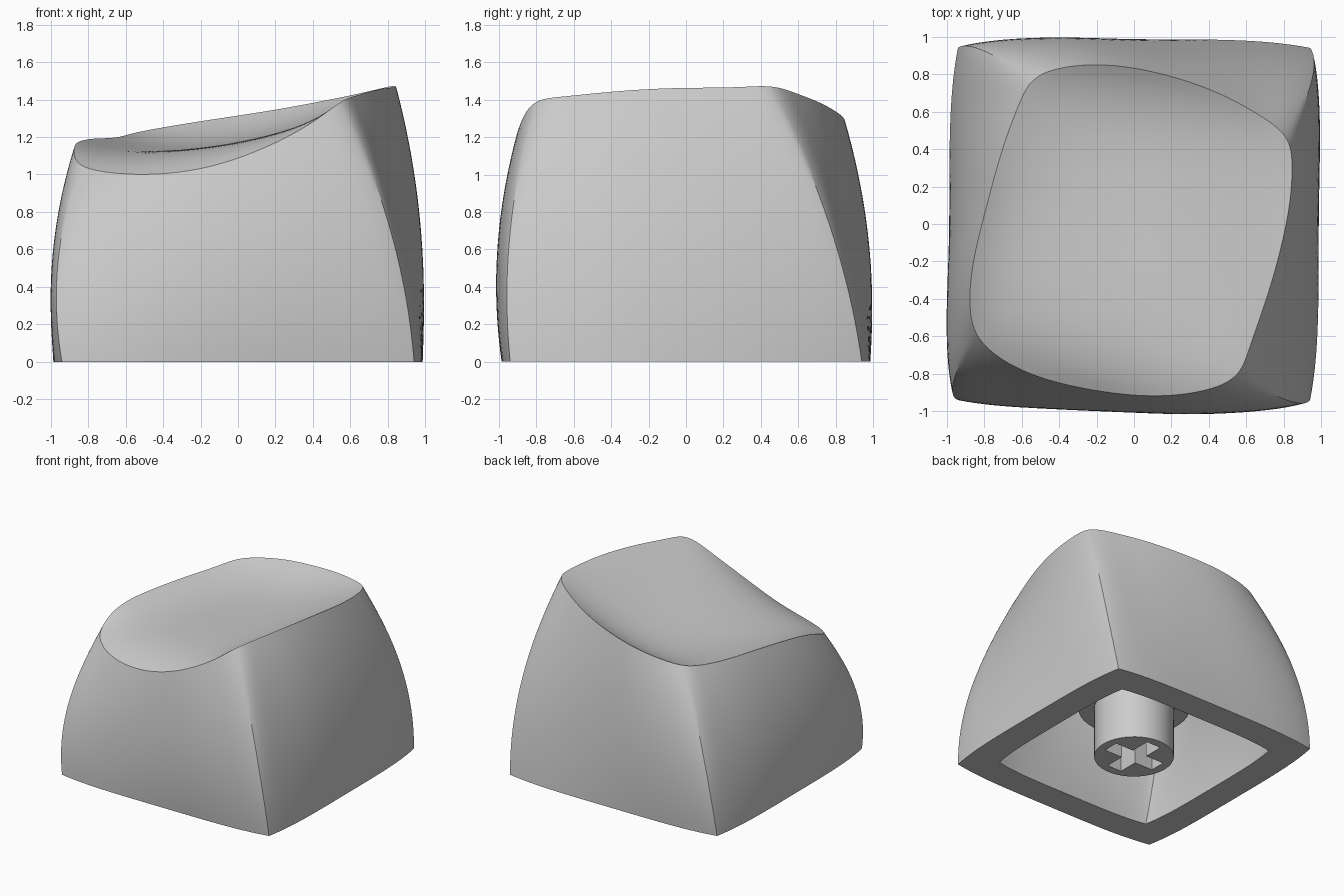
import bpy, bmesh, math
from mathutils import Vector

if "Cube" in bpy.data.objects:
    bpy.data.objects.remove(bpy.data.objects["Cube"])

grey = bpy.data.materials.new("light_grey_plastic")
grey.use_nodes = True
COLOUR = (0.6, 0.6, 0.6, 1)
grey.diffuse_color = COLOUR
grey.node_tree.nodes["Principled BSDF"].inputs["Base Color"].default_value = COLOUR


def finish(bm, name, angle=30):
    bmesh.ops.recalc_face_normals(bm, faces=bm.faces)
    mesh = bpy.data.meshes.new(name)
    bm.to_mesh(mesh)
    bm.free()
    mesh.materials.append(grey)
    ob = bpy.data.objects.new(name, mesh)
    bpy.context.collection.objects.link(ob)
    bpy.ops.object.select_all(action='DESELECT')
    ob.select_set(True)
    bpy.context.view_layer.objects.active = ob
    bpy.ops.object.shade_smooth_by_angle(angle=math.radians(angle))
    return ob


# Twisted rim of the top: four points per side, from the front corner at -x
RIM = [Vector(p) for p in (
    (-.845, -.59, 1.05), (-.7, -.73, 1.01), (-.2, -.892, 1.025), (.35, -.897, 1.245),
    (.56, -.8, 1.395), (.63, -.62, 1.42), (.78, -.15, 1.46), (.845, .26, 1.466),
    (.825, .45, 1.473), (.64, .6, 1.43), (.2, .79, 1.345), (-.32, .847, 1.265),
    (-.54, .775, 1.225), (-.63, .6, 1.2), (-.785, .1, 1.19), (-.878, -.36, 1.145))]
STEPS = 10            # columns between rim points
SIDE = 4 * STEPS      # columns per side
COUNT = 4 * SIDE
ROWS = 20


def tangent(a, b, c):
    """Direction at b, weighted so that short neighbours count more."""
    h, k = (b - a).length, (c - b).length
    return ((b - a) * k / h + (c - b) * h / k) / (h + k)


def rim_point(i):
    """Closed curve through the rim points."""
    n, t = i // STEPS, (i % STEPS) / STEPS
    a, b, c, d = (RIM[(n + j) % 16] for j in (-1, 0, 1, 2))
    size = (c - b).length
    m, e = tangent(a, b, c) * size, tangent(b, c, d) * size
    ease = t * t * (3 - 2 * t)
    return b.lerp(c, ease) + m * t * (1 - t) ** 2 - e * t * t * (1 - t)


RIM_CURVE = [rim_point(i) for i in range(COUNT)]
for _ in range(12):   # even out the spacing
    RIM_CURVE = [(RIM_CURVE[i - 1] + 2 * p + RIM_CURVE[(i + 1) % COUNT]) / 4
                 for i, p in enumerate(RIM_CURVE)]


def base(i):
    """Square foot with bowed sides; also returns the position along the side."""
    side, u = i // SIDE, (i % SIDE) / SIDE
    s = .7 * u + 1.3 * u * u * (3 - 2 * u) - 1
    x, y = .94 * s, -.986 + .046 * s ** 4
    for _ in range(side):
        x, y = -y, x
    return Vector((x, y, 0)), s


def wall(i, t):
    """Bowed column from the foot to the rim."""
    foot, s = base(i)
    top = RIM_CURVE[i]
    mid = (foot + top) / 2 + foot * (.115 + .035 * s * s)
    return foot * (1 - t) ** 2 + mid * 2 * t * (1 - t) + top * t * t


def trough(x):
    """Scoop profile across the top."""
    return 1.173 + .19 * x + .18 * x * x


def dish_ring(r):
    """One ring of the scoop: the rim softened more and more towards the centre."""
    kernel = [1 / (1 - 2 * r * math.cos(2 * math.pi * j / COUNT) + r * r) for j in range(COUNT)]
    total = sum(kernel)
    points = []
    for i in range(COUNT):
        x = y = lift = 0
        for j, p in enumerate(RIM_CURVE):
            w = kernel[i - j] / total
            x += w * p.x
            y += w * p.y
            lift += w * (p.z - trough(p.x))
        points.append(Vector((x, y, trough(x) + lift * r ** 2.5)))
    return points


# Walls, then the scooped top, as rings of points
SKIN = [[wall(i, j / ROWS) for i in range(COUNT)] for j in range(ROWS + 1)]
SKIN += [dish_ring(1 - j / ROWS) for j in range(1, ROWS)]


def join(bm, a, b):
    for i in range(len(a)):
        bm.faces.new((a[i - 1], a[i], b[i], b[i - 1]))


def shell(bm, scale):
    """Walls and top as one skin; returns the foot loop."""
    rings = [[bm.verts.new([a * b for a, b in zip(p, scale)]) for p in ring] for ring in SKIN]
    for a, b in zip(rings, rings[1:]):
        join(bm, a, b)
    last = rings[-1]
    centre = bm.verts.new(sum((v.co for v in last), Vector()) / COUNT)
    for i in range(COUNT):
        bm.faces.new((last[i - 1], last[i], centre))
    return rings[0]


# Hollow cap body
bm = bmesh.new()
outer = shell(bm, (1, 1, 1))
inner = shell(bm, (.765, .765, .8))
join(bm, outer, inner)
finish(bm, "cap_body")

# Stem with a cross-shaped socket
STEM_R, ARM, HALF, BOSS_Z = .3, .23, .065, .42
bm = bmesh.new()


def loop(points, z):
    return [bm.verts.new((x, y, z)) for x, y in points]


circle = [(STEM_R * math.cos(a), STEM_R * math.sin(a))
          for a in (2 * math.pi * i / 48 for i in range(48))]
cross = []
for q in range(4):
    c, s = math.cos(q * math.pi / 2), math.sin(q * math.pi / 2)
    cross += [(x * c - y * s, x * s + y * c)
              for x, y in ((HALF, -HALF), (ARM, -HALF), (ARM, HALF))]
low_circle, low_cross = loop(circle, 0), loop(cross, 0)
edges = [bm.edges.new((l[i - 1], l[i])) for l in (low_circle, low_cross) for i in range(len(l))]
bmesh.ops.triangle_fill(bm, edges=edges, use_beauty=True)
join(bm, low_circle, loop(circle, BOSS_Z + .02))
high_cross = loop(cross, BOSS_Z)
join(bm, low_cross, high_cross)
bm.faces.new(high_cross)
finish(bm, "stem")

# Wider boss joining the stem to the ceiling
bm = bmesh.new()
bmesh.ops.create_cone(bm, cap_ends=True, segments=48, radius1=.42, radius2=.42, depth=.56)
bmesh.ops.translate(bm, verts=bm.verts, vec=(0, 0, BOSS_Z + .28))
finish(bm, "stem_boss")
